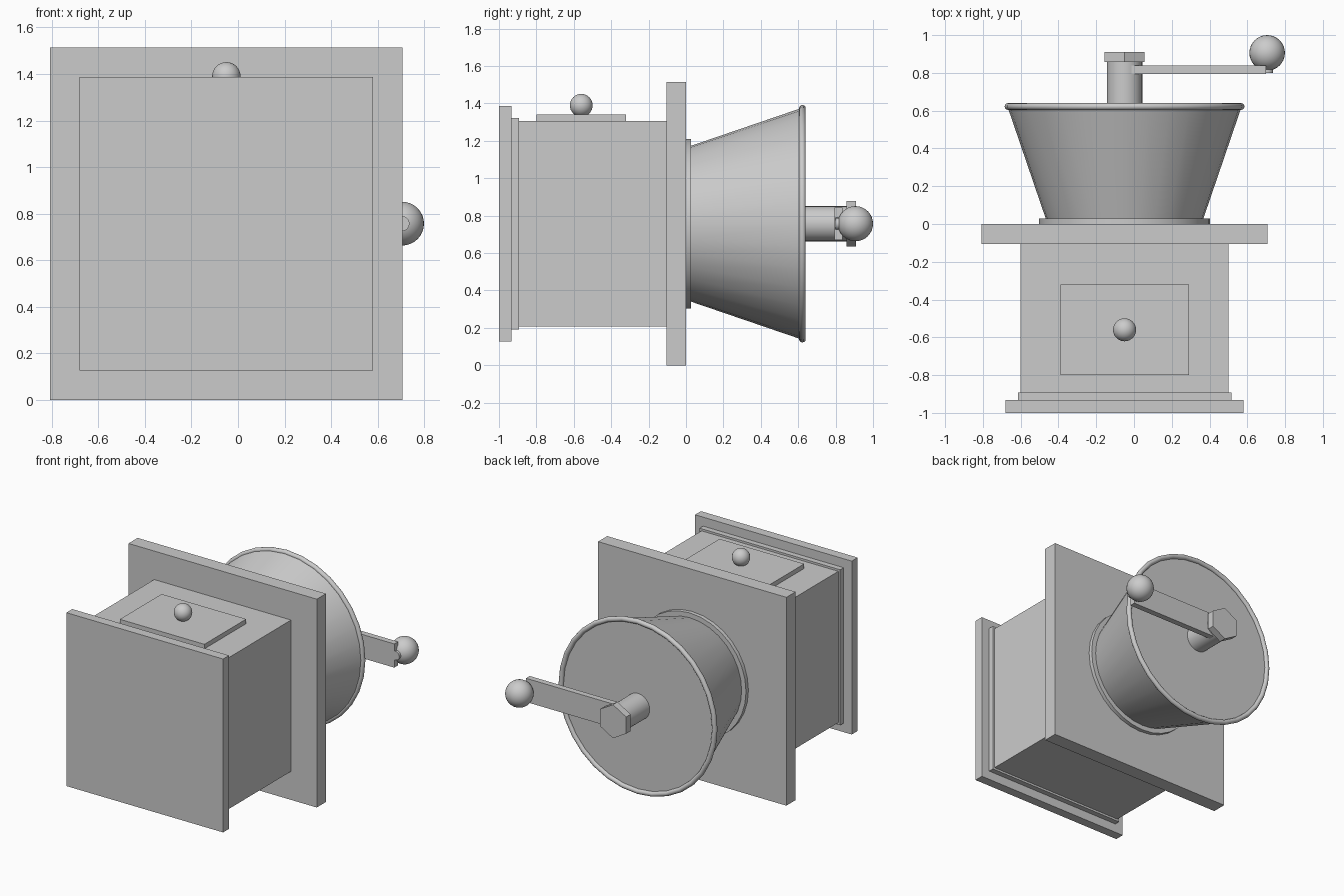
import bpy
import math

if "Cube" in bpy.data.objects:
    bpy.data.objects.remove(bpy.data.objects["Cube"], do_unlink=True)

# Single flat colour
COLOUR = (0.6, 0.6, 0.6, 1)
grey = bpy.data.materials.new("plain grey")
grey.use_nodes = True
grey.diffuse_color = COLOUR
grey.node_tree.nodes["Principled BSDF"].inputs["Base Color"].default_value = COLOUR

CX, CZ = -0.05, 0.757          # main axis runs along y
ALONG_Y = (-math.pi / 2, 0, 0)


def finish(name, smooth=False):
    obj = bpy.context.object
    obj.name = name
    obj.data.materials.append(grey)
    if smooth:
        bpy.ops.object.shade_smooth_by_angle(angle=math.radians(35))
    return obj


def box(name, x, y, z):
    spans = (x, y, z)
    bpy.ops.mesh.primitive_cube_add(size=1, location=[(a + b) / 2 for a, b in spans])
    obj = finish(name)
    obj.scale = [b - a for a, b in spans]
    bpy.ops.object.transform_apply(location=False, rotation=False, scale=True)


def slab(name, half, y):
    box(name, (CX - half, CX + half), y, (CZ - half, CZ + half))


def round_part(name, y, r_front, r_back, x=CX, sides=32):
    bpy.ops.mesh.primitive_cone_add(
        vertices=sides, radius1=r_front, radius2=r_back, depth=y[1] - y[0],
        location=(x, sum(y) / 2, CZ), rotation=ALONG_Y)
    finish(name, smooth=sides > 8)


def ball(name, radius, location):
    bpy.ops.mesh.primitive_uv_sphere_add(
        segments=32, ring_count=16, radius=radius, location=location)
    finish(name, smooth=True)


# Square box with stepped foot and wide top plate
slab("foot_plate", 0.63, (-1.0, -0.932))
slab("foot_step", 0.565, (-0.932, -0.892))
slab("box_body", 0.55, (-0.892, -0.105))
slab("top_plate", 0.757, (-0.105, 0))

# Drawer front and its knob
box("drawer_front", (-0.39, 0.29), (-0.80, -0.32), (1.29, 1.34))
ball("drawer_knob", 0.061, (CX, -0.56, 1.39))

# Hopper with collar and rolled rim
round_part("hopper_collar", (0, 0.028), 0.452, 0.452)
round_part("hopper", (0.028, 0.622), 0.417, 0.62)
bpy.ops.mesh.primitive_torus_add(
    major_segments=32, minor_segments=12, major_radius=0.617, minor_radius=0.018,
    location=(CX, 0.622, CZ), rotation=ALONG_Y)
finish("hopper_rim", smooth=True)

# Crank: shaft, hexagonal nut, flat arm, pin and ball handle
round_part("crank_shaft", (0.61, 0.86), 0.094, 0.094)
round_part("crank_nut", (0.858, 0.91), 0.122, 0.122, sides=6)
box("crank_arm", (CX, 0.70), (0.795, 0.838), (CZ - 0.086, CZ + 0.086))
round_part("handle_pin", (0.80, 0.88), 0.032, 0.032, x=0.705, sides=16)
ball("handle_ball", 0.094, (0.705, 0.906, CZ))
